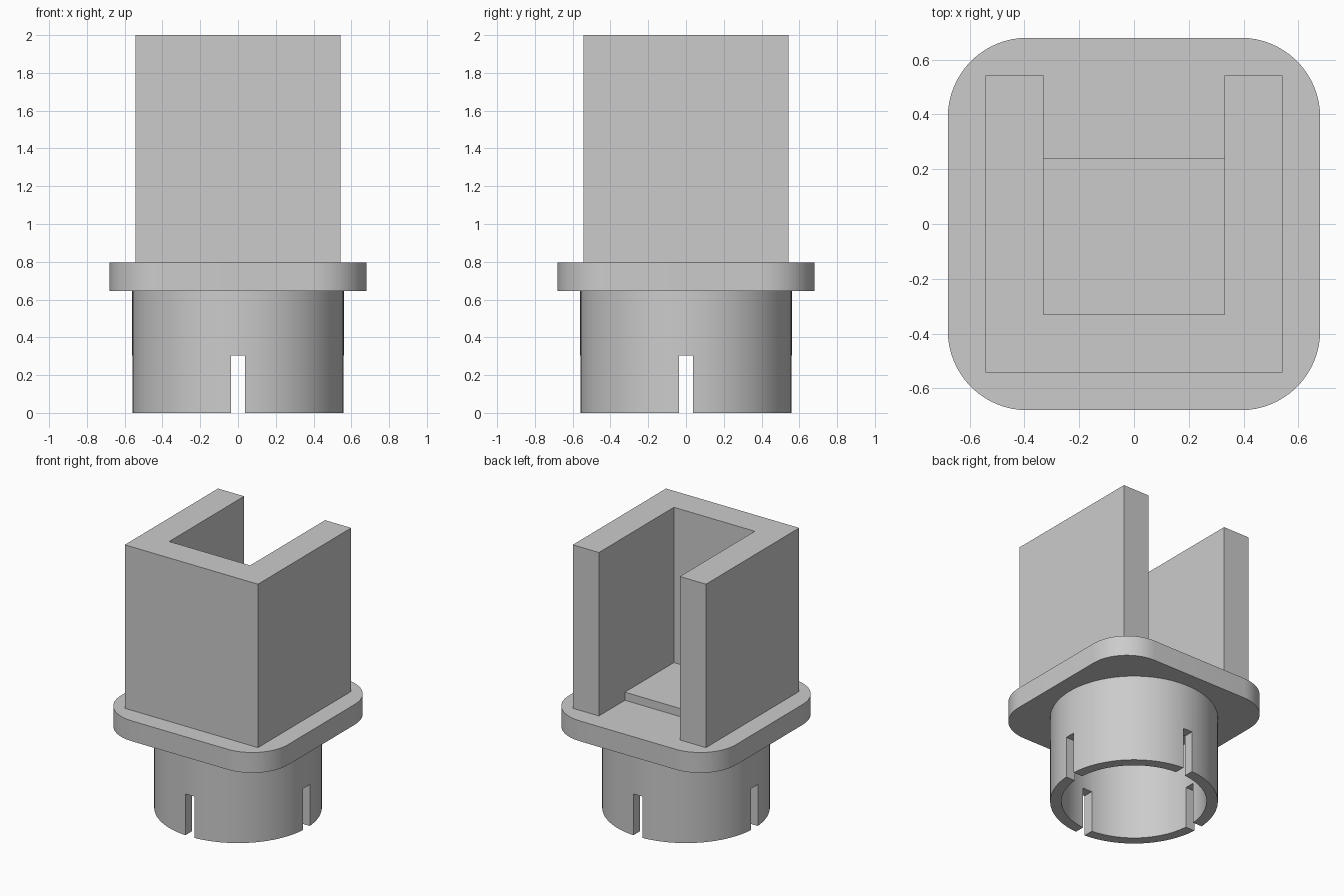
import bpy
import bmesh
from math import cos, sin, pi, radians

cube = bpy.data.objects.get("Cube")
if cube:
    bpy.data.objects.remove(cube, do_unlink=True)

grey = bpy.data.materials.new("plain grey")
grey.use_nodes = True
colour = (0.6, 0.6, 0.6, 1)
grey.diffuse_color = colour
grey.node_tree.nodes["Principled BSDF"].inputs["Base Color"].default_value = colour


def prism(name, outline, z0, z1):
    """Extrude a counter-clockwise outline from z0 up to z1."""
    bm = bmesh.new()
    base = bm.faces.new([bm.verts.new((x, y, z0)) for x, y in outline])
    top = bmesh.ops.extrude_face_region(bm, geom=[base])["geom"]
    bmesh.ops.translate(bm, vec=(0, 0, z1 - z0),
                        verts=[v for v in top if isinstance(v, bmesh.types.BMVert)])
    bmesh.ops.recalc_face_normals(bm, faces=bm.faces)
    mesh = bpy.data.meshes.new(name)
    bm.to_mesh(mesh)
    bm.free()
    mesh.materials.append(grey)
    ob = bpy.data.objects.new(name, mesh)
    bpy.context.collection.objects.link(ob)
    return ob


def box(x0, x1, y0, y1):
    return [(x0, y0), (x1, y0), (x1, y1), (x0, y1)]


def circle(radius, n=96):
    return [(radius * cos(2 * pi * i / n), radius * sin(2 * pi * i / n)) for i in range(n)]


def rounded_square(half, radius, steps=16):
    pts = []
    for corner, (sx, sy) in enumerate([(1, 1), (-1, 1), (-1, -1), (1, -1)]):
        for i in range(steps + 1):
            a = (corner + i / steps) * pi / 2
            pts.append((sx * (half - radius) + radius * cos(a),
                        sy * (half - radius) + radius * sin(a)))
    return pts


def cut(target, cutter):
    mod = target.modifiers.new("cut", "BOOLEAN")
    mod.operation = "DIFFERENCE"
    mod.solver = "EXACT"
    mod.object = cutter
    bpy.context.view_layer.objects.active = target
    bpy.ops.object.modifier_apply(modifier=mod.name)
    bpy.data.objects.remove(cutter, do_unlink=True)


def smooth(ob):
    bpy.ops.object.select_all(action="DESELECT")
    ob.select_set(True)
    bpy.context.view_layer.objects.active = ob
    bpy.ops.object.shade_smooth_by_angle(angle=radians(30))


FLANGE_BOTTOM, FLANGE_TOP = 0.645, 0.795
WALL, INNER = 0.543, 0.33

# Hollow round plug with four slots at its open lower end
plug = prism("plug_tube", circle(0.56), 0, FLANGE_BOTTOM)
cut(plug, prism("bore", circle(0.485), -0.1, FLANGE_BOTTOM - 0.001))
slot = 0.038
cut(plug, prism("slot_x", box(-1, 1, -slot, slot), -0.1, 0.305))
cut(plug, prism("slot_y", box(-slot, slot, -1, 1), -0.1, 0.305))
smooth(plug)

# Flange plate with rounded corners
flange = prism("flange", rounded_square(0.68, 0.29), FLANGE_BOTTOM, FLANGE_TOP)
smooth(flange)

# U-shaped channel, open at the back
channel = [(-WALL, -WALL), (WALL, -WALL), (WALL, WALL), (INNER, WALL),
           (INNER, -INNER), (-INNER, -INNER), (-INNER, WALL), (-WALL, WALL)]
prism("channel_walls", channel, FLANGE_TOP, 2)

# Low raised step on the channel floor
prism("floor_step", box(-INNER, INNER, -INNER, 0.24), FLANGE_TOP, FLANGE_TOP + 0.06)
